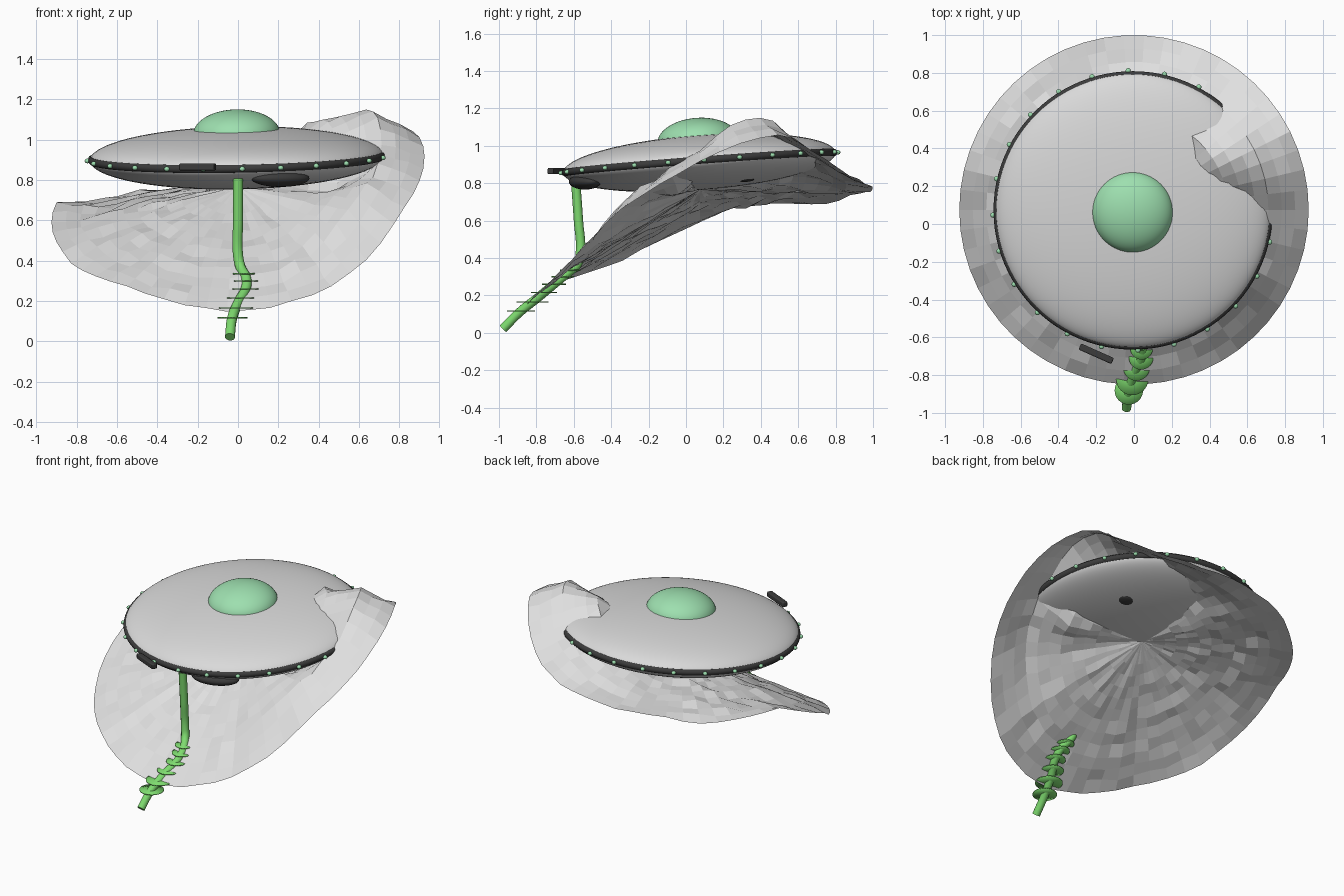
import bpy, bmesh, math, random
from mathutils import Matrix, Vector

random.seed(4)
if "Cube" in bpy.data.objects:
    bpy.data.objects.remove(bpy.data.objects["Cube"])


def material(name, rgb):
    m = bpy.data.materials.new(name)
    m.use_nodes = True
    m.diffuse_color = (*rgb, 1)
    m.node_tree.nodes["Principled BSDF"].inputs["Base Color"].default_value = (*rgb, 1)
    return m


HULL = material("light grey metal", (0.7, 0.7, 0.7))
DUST = material("pale dust", (0.74, 0.74, 0.74))
DARK = material("charcoal", (0.045, 0.045, 0.045))
MINT = material("mint glass", (0.34, 0.74, 0.43))
GREEN = material("bright green", (0.21, 0.71, 0.16))

CENTRE = Vector((-0.005, 0.072, 0.91))
TILT = (Matrix.Translation(CENTRE) @ Matrix.Rotation(0.075, 4, 'X')
        @ Matrix.Rotation(-0.018, 4, 'Y'))


def finish(name, mat, matrix, angle=40):
    ob = bpy.context.object
    ob.name = name
    ob.data.materials.append(mat)
    bpy.ops.object.shade_smooth_by_angle(angle=math.radians(angle))
    ob.matrix_world = matrix
    return ob


def ellipsoid(name, mat, size, matrix, segments=64, rings=32):
    bpy.ops.mesh.primitive_uv_sphere_add(segments=segments, ring_count=rings)
    return finish(name, mat, matrix @ Matrix.Diagonal((*size, 1)))


def shift(x, y, z):
    return Matrix.Translation((x, y, z))


# Saucer hull, dome and rim
ellipsoid("saucer_hull", HULL, (0.73, 0.73, 0.147), TILT, 96, 48)
ellipsoid("dome", MINT, (0.215, 0.215, 0.12), TILT @ shift(0, 0, 0.12))
bpy.ops.mesh.primitive_torus_add(major_radius=0.718, minor_radius=0.021,
                                 major_segments=96, minor_segments=12)
finish("rim_band", DARK, TILT)

# Lights around the rim
for i in range(24):
    a = math.radians(15 * i + 2)
    ellipsoid("rim_light", MINT, (0.014, 0.014, 0.012),
              TILT @ shift(0.742 * math.cos(a), 0.742 * math.sin(a), 0), 12, 8)

# Underside fittings
ellipsoid("front_hatch", DARK, (0.15, 0.075, 0.042),
          shift(0.21, -0.54, 0.808) @ Matrix.Rotation(0.33, 4, 'Z'), 32, 16)
ellipsoid("rear_port", DARK, (0.055, 0.055, 0.014),
          shift(0.335, 0.31, 0.822) @ Matrix.Rotation(-0.1, 4, 'Y'), 32, 16)

# Loose panel beside the rim
bpy.ops.mesh.primitive_cube_add(size=1)
panel = finish("loose_panel", DARK, shift(-0.2, -0.687, 0.865)
               @ Matrix.Rotation(-0.42, 4, 'Z') @ Matrix.Diagonal((0.19, 0.035, 0.034, 1)))
bpy.ops.object.transform_apply(location=False, rotation=False, scale=True)
bevel = panel.modifiers.new("soft edges", 'BEVEL')
bevel.width = 0.006
bevel.segments = 2

# Dust sheet: heights every fifteen degrees from +x, at the edge and at the hull rim
EDGE = [.92, 1.03, 1.06, .94, .84, .79, .77, .75, .73, .69, .69, .70,
        .59, .48, .365, .31, .24, .175, .145, .185, .27, .42, .63, .78]
MID = [.98, 1.14, 1.16, 1.0, .93, .87, .80, .76, .75, .74, .70, .66,
       .62, .55, .48, .42, .36, .325, .315, .35, .43, .59, .75, .86]
TOP, R_IN, R_MID, R_OUT = 0.765, 0.5, 0.71, 0.925


def sample(table, a):
    i = int(a // 15)
    f = a / 15 - i
    return table[i % 24] * (1 - f) + table[(i + 1) % 24] * f


def swell(a, middle, width):
    gap = (a - middle + 180) % 360 - 180
    return math.exp(-(gap / width) ** 2)


def dust_height(r, a):
    mid, edge = sample(MID, a), sample(EDGE, a)
    # A crest breaks over the hull, with a shoulder and a dip beside it
    inner = (TOP + (mid - TOP) * 0.7 + 0.15 * swell(a, 46, 18)
             + 0.07 * swell(a, 86, 16) - 0.09 * swell(a, -11, 17))
    if r < R_IN:
        return TOP + (inner - TOP) * r / R_IN
    if r < R_MID:
        return inner + (mid - inner) * (r - R_IN) / (R_MID - R_IN)
    return mid + (edge - mid) * (r - R_MID) / (R_OUT - R_MID)


SEG, RINGS = 54, 13
bm = bmesh.new()
hub = bm.verts.new((0, 0.075, TOP))
grid = []
for k in range(1, RINGS + 1):
    r = R_OUT * k / RINGS
    rough = 0.006 if k == RINGS else 0.012 * min(1, k / 6)
    ring = []
    for s in range(SEG):
        a = 360 * s / SEG
        z = dust_height(r, a) + random.uniform(-rough, rough)
        t = math.radians(a)
        ring.append(bm.verts.new((r * math.cos(t), 0.075 + r * math.sin(t), z)))
    grid.append(ring)
for s in range(SEG):
    n = (s + 1) % SEG
    bm.faces.new((hub, grid[0][s], grid[0][n]))
    for low, high in zip(grid, grid[1:]):
        bm.faces.new((low[s], high[s], high[n], low[n]))
mesh = bpy.data.meshes.new("dust_sheet")
bm.to_mesh(mesh)
bm.free()
mesh.materials.append(DUST)
bpy.context.collection.objects.link(bpy.data.objects.new("dust_sheet", mesh))

# Hanging tube
PATH = [(0, -.59, .81), (0, -.575, .6), (0, -.565, .43), (.012, -.58, .37), (.04, -.64, .315),
        (.04, -.7, .265), (.0, -.79, .19), (-.03, -.89, .11), (-.04, -.978, .022)]
curve = bpy.data.curves.new("hanging_tube", 'CURVE')
curve.dimensions = '3D'
curve.bevel_depth = 0.025
curve.bevel_resolution = 4
curve.use_fill_caps = True
spline = curve.splines.new('BEZIER')
spline.bezier_points.add(len(PATH) - 1)
for point, co in zip(spline.bezier_points, PATH):
    point.co = co
    point.handle_left_type = point.handle_right_type = 'AUTO'
curve.materials.append(GREEN)
bpy.context.collection.objects.link(bpy.data.objects.new("hanging_tube", curve))


def tube_at(z):
    for p, q in zip(PATH, PATH[1:]):
        if p[2] >= z >= q[2]:
            return Vector(p).lerp(Vector(q), (p[2] - z) / (p[2] - q[2]))


# Thin, softly shaded rings threaded on the tube
for z, radius in ((.335, .055), (.3, .06), (.26, .065), (.215, .07), (.165, .085), (.117, .075)):
    bpy.ops.mesh.primitive_cylinder_add(vertices=32, radius=radius, depth=0.006,
                                        end_fill_type='TRIFAN')
    finish("tube_ring", GREEN, Matrix.Translation(tube_at(z)), 180)
